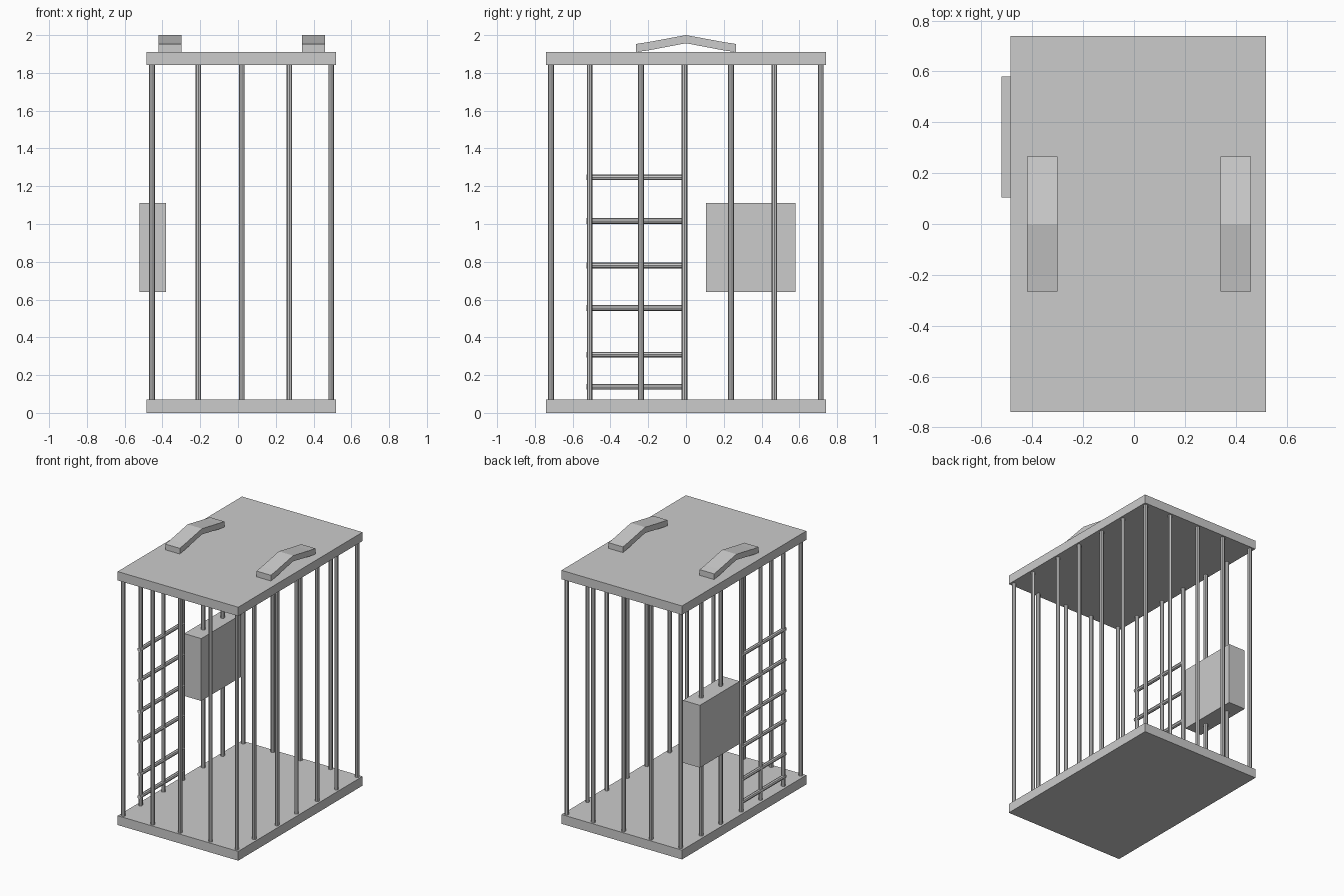
import bpy, bmesh
from mathutils import Vector

if "Cube" in bpy.data.objects:
    bpy.data.objects.remove(bpy.data.objects["Cube"])

BAR_R = 0.015
XS = (-0.455, -0.21, 0.02, 0.272, 0.493)
YS = (-0.715, -0.51, -0.238, -0.008, 0.238, 0.468, 0.714)


def make_object(name, bm):
    bmesh.ops.recalc_face_normals(bm, faces=bm.faces)
    mesh = bpy.data.meshes.new(name)
    bm.to_mesh(mesh)
    bm.free()
    obj = bpy.data.objects.new(name, mesh)
    bpy.context.collection.objects.link(obj)
    return obj


def box(name, lo, hi):
    bm = bmesh.new()
    bmesh.ops.create_cube(bm, size=1)
    lo, hi = Vector(lo), Vector(hi)
    bmesh.ops.scale(bm, vec=hi - lo, verts=bm.verts)
    bmesh.ops.translate(bm, vec=(lo + hi) / 2, verts=bm.verts)
    return make_object(name, bm)


def rod(name, start, end):
    start, end = Vector(start), Vector(end)
    axis = end - start
    bm = bmesh.new()
    bmesh.ops.create_cone(bm, cap_ends=True, segments=8, radius1=BAR_R,
                          radius2=BAR_R, depth=axis.length)
    bmesh.ops.rotate(bm, verts=bm.verts,
                     matrix=axis.to_track_quat('Z', 'Y').to_matrix())
    bmesh.ops.translate(bm, vec=(start + end) / 2, verts=bm.verts)
    return make_object(name, bm)


def handle(name, x0, x1):
    # Bent strip profile in the y-z plane, extruded across x
    top = [(-0.265, 1.953), (-0.2, 1.963), (0, 2.0), (0.2, 1.963), (0.265, 1.953)]
    bottom = [(-0.265, 1.91), (-0.2, 1.919), (0, 1.957), (0.2, 1.919), (0.265, 1.91)]
    bm = bmesh.new()
    face = bm.faces.new([bm.verts.new((x0, y, z)) for y, z in top + bottom[::-1]])
    out = bmesh.ops.extrude_face_region(bm, geom=[face])
    moved = [v for v in out["geom"] if isinstance(v, bmesh.types.BMVert)]
    bmesh.ops.translate(bm, vec=(x1 - x0, 0, 0), verts=moved)
    return make_object(name, bm)


# Floor and roof slabs
box("floor", (-0.485, -0.74, 0), (0.52, 0.74, 0.07))
box("roof", (-0.485, -0.74, 1.843), (0.52, 0.74, 1.91))

# Upright bars around the perimeter
for i, x in enumerate(XS):
    for j, y in enumerate(YS):
        if i in (0, len(XS) - 1) or j in (0, len(YS) - 1):
            rod(f"bar_{i}_{j}", (x, y, 0.06), (x, y, 1.85))

# Ladder-like rungs on the left side, forming the door
for i, z in enumerate((0.138, 0.308, 0.555, 0.78, 1.016, 1.247)):
    rod(f"door_rung_{i}", (-0.455, -0.528, z), (-0.455, -0.004, z))

# Lock box around the left bars
box("lock_box", (-0.522, 0.105, 0.64), (-0.38, 0.58, 1.11))

# Carrying handles on the roof
handle("left_handle", -0.42, -0.3)
handle("right_handle", 0.34, 0.46)
